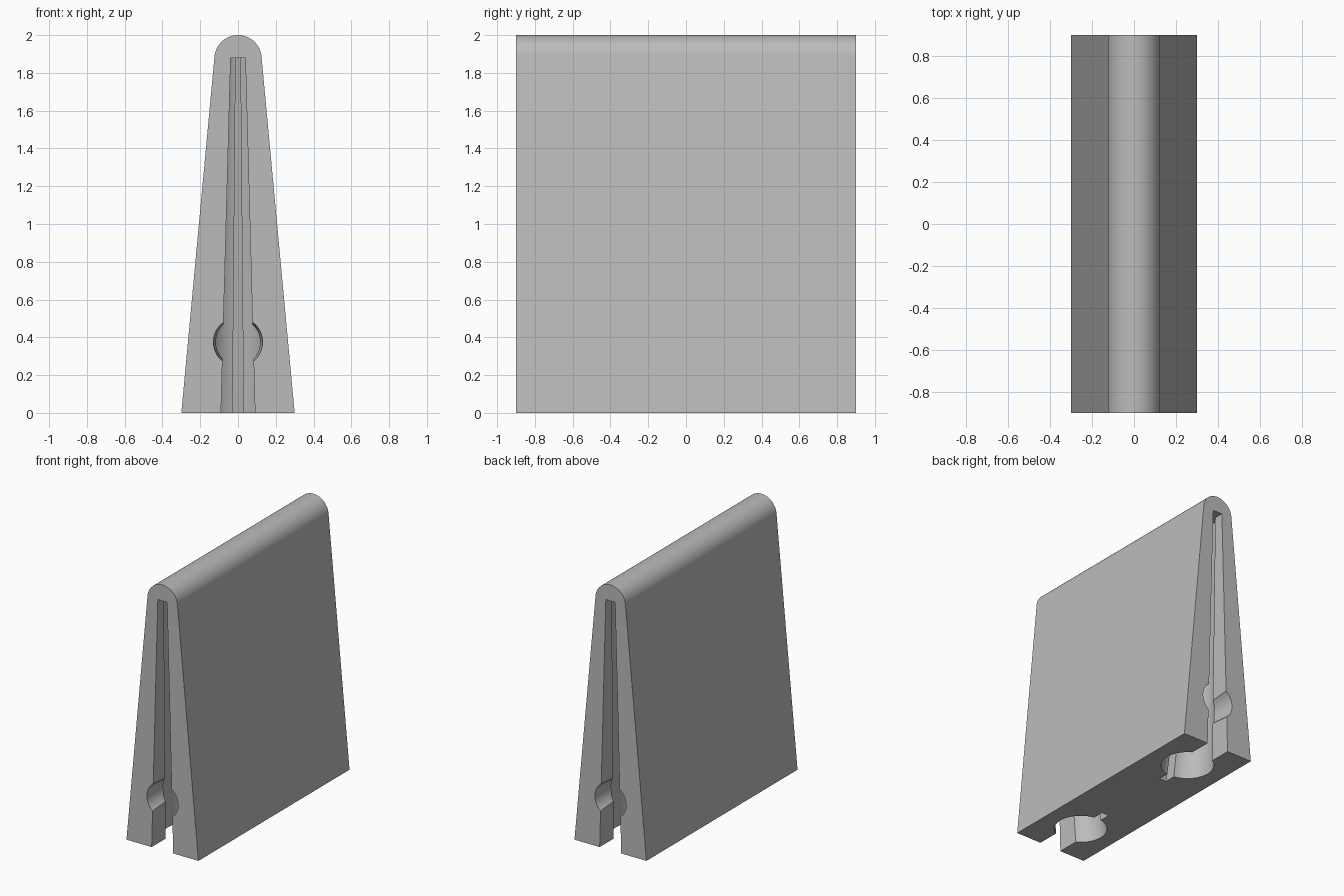
import bpy, bmesh, math
from mathutils import Matrix

cube = bpy.data.objects.get("Cube")
if cube:
    bpy.data.objects.remove(cube, do_unlink=True)

HALF_LEN, SLOT_TOP = 0.9, 1.88

grey = bpy.data.materials.new("light grey")
grey.use_nodes = True
grey.diffuse_color = (0.5, 0.5, 0.5, 1)
grey.node_tree.nodes["Principled BSDF"].inputs["Base Color"].default_value = (0.5, 0.5, 0.5, 1)


def make_object(name, bm):
    bmesh.ops.recalc_face_normals(bm, faces=bm.faces)
    mesh = bpy.data.meshes.new(name)
    bm.to_mesh(mesh)
    bm.free()
    mesh.materials.append(grey)
    obj = bpy.data.objects.new(name, mesh)
    bpy.context.collection.objects.link(obj)
    return obj


def loft(name, ring_a, ring_b):
    """Closed solid between two matching outlines."""
    bm = bmesh.new()
    a = [bm.verts.new(p) for p in ring_a]
    b = [bm.verts.new(p) for p in ring_b]
    bm.faces.new(a)
    bm.faces.new(b)
    for i in range(len(a)):
        j = (i + 1) % len(a)
        bm.faces.new((a[i], a[j], b[j], b[i]))
    return make_object(name, bm)


def arc(cx, cy, r, start, end, steps):
    return [(cx + r * math.cos(start + (end - start) * i / steps),
             cy + r * math.sin(start + (end - start) * i / steps)) for i in range(steps + 1)]


# Body: tapered wedge with a rounded crest
crest_r, tilt = 0.125, math.radians(5.3)
profile = [(-0.3, 0), (0.3, 0)] + arc(0, 2 - crest_r, crest_r, tilt, math.pi - tilt, 32)
body = loft("wedge_body", [(x, -HALF_LEN, z) for x, z in profile],
            [(x, HALF_LEN, z) for x, z in profile])


# Keyhole outline: x across, d = distance in from the end face
def keyhole():
    slot, centre, r, narrow, depth = 0.09, 0.325, 0.183, 0.029, 0.59
    a, b = math.asin(slot / r), math.asin(narrow / r)
    right = [(slot, -0.2)]
    right += arc(0, centre, r, a - math.pi / 2, math.pi / 2 - b, 28)
    right += [(narrow, depth)]
    return right + [(-x, d) for x, d in reversed(right)]


def keyhole_ring(side, z):
    s = 1 - 0.57 * z / SLOT_TOP
    return [(x * s, side * (HALF_LEN - d * s), z) for x, d in keyhole()]


# Tapered port bored in from an end face
def port(side):
    bm = bmesh.new()
    outer, inner, length = 0.134, 0.112, 0.3
    bmesh.ops.create_cone(bm, cap_ends=True, segments=48, radius1=outer, radius2=inner, depth=length,
                          matrix=Matrix.Translation((0, side * (HALF_LEN - 0.1), 0.375))
                          @ Matrix.Rotation(side * math.pi / 2, 4, 'X'))
    return make_object("port_cutter", bm)


cutters = []
for side in (-1, 1):
    cutters.append(loft("keyhole_cutter", keyhole_ring(side, -0.1), keyhole_ring(side, SLOT_TOP)))
    cutters.append(port(side))

bpy.ops.object.select_all(action='DESELECT')
body.select_set(True)
bpy.context.view_layer.objects.active = body
for cutter in cutters:
    cutter.hide_render = True
    mod = body.modifiers.new("cut", 'BOOLEAN')
    mod.operation, mod.solver, mod.object = 'DIFFERENCE', 'EXACT', cutter
    bpy.ops.object.modifier_apply(modifier=mod.name)
for cutter in cutters:
    bpy.data.objects.remove(cutter, do_unlink=True)

bpy.ops.object.shade_smooth_by_angle(angle=math.radians(30))
